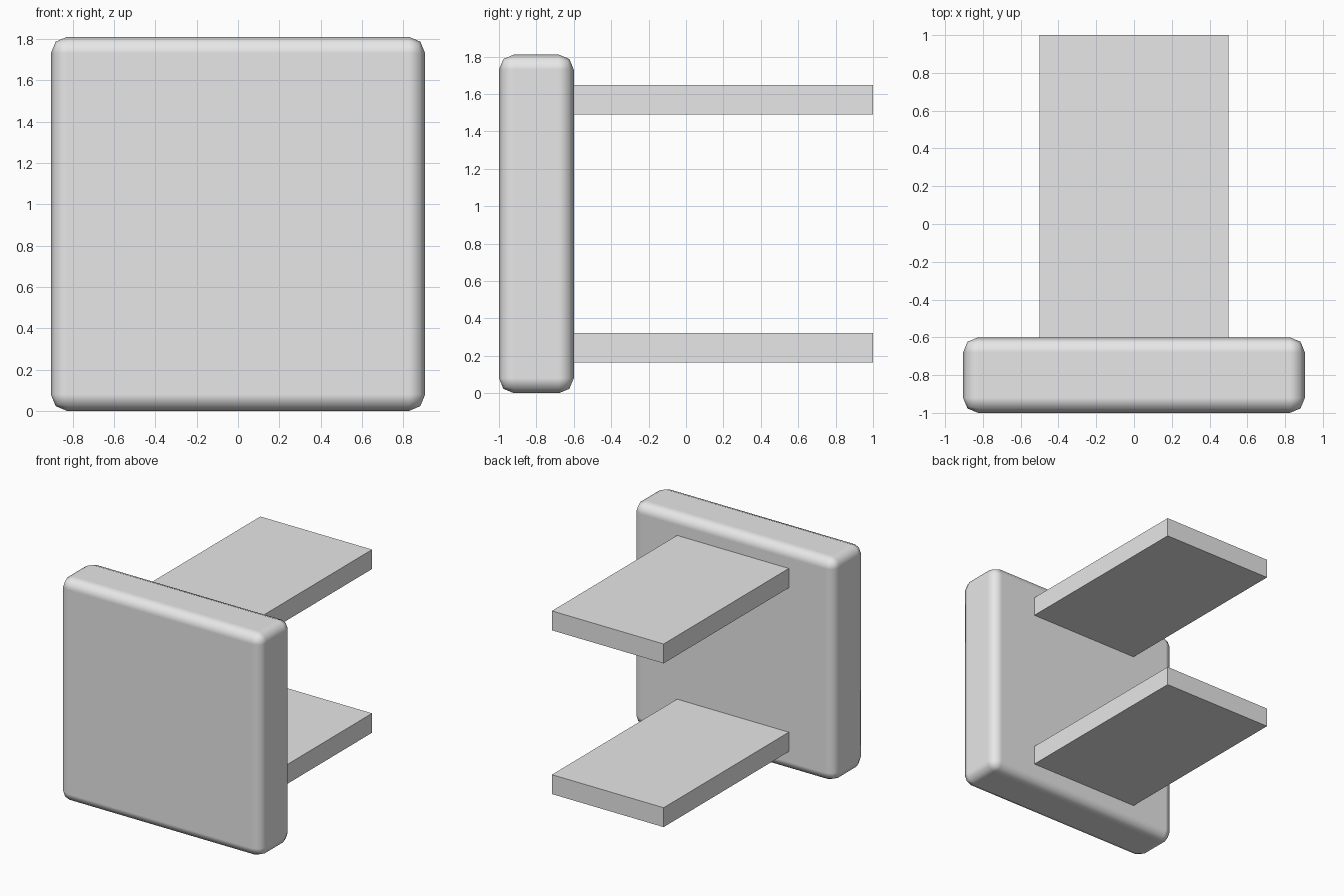
import bpy

if "Cube" in bpy.data.objects:
    bpy.data.objects.remove(bpy.data.objects["Cube"])

grey = bpy.data.materials.new("light_grey")
grey.diffuse_color = (0.8, 0.8, 0.8, 1)
grey.use_nodes = True
grey.node_tree.nodes["Principled BSDF"].inputs["Base Color"].default_value = grey.diffuse_color


def box(name, lo, hi):
    """Axis-aligned box between two corners."""
    bpy.ops.mesh.primitive_cube_add(
        size=1, location=[(a + b) / 2 for a, b in zip(lo, hi)])
    ob = bpy.context.object
    ob.name = name
    ob.scale = [b - a for a, b in zip(lo, hi)]
    bpy.ops.object.transform_apply(location=False, rotation=False, scale=True)
    ob.data.materials.append(grey)
    return ob


# Front plate with rounded edges
plate = box("front_plate", (-0.905, -1, 0), (0.905, -0.6, 1.81))
bevel = plate.modifiers.new("rounded_edges", 'BEVEL')
bevel.width = 0.08
bevel.segments = 2
bevel.harden_normals = True
plate.data.shade_smooth()

# Two flat prongs reaching back from the plate
for name, z in (("lower_prong", 0.165), ("upper_prong", 1.49)):
    box(name, (-0.5, -0.6, z), (0.5, 1, z + 0.157))
